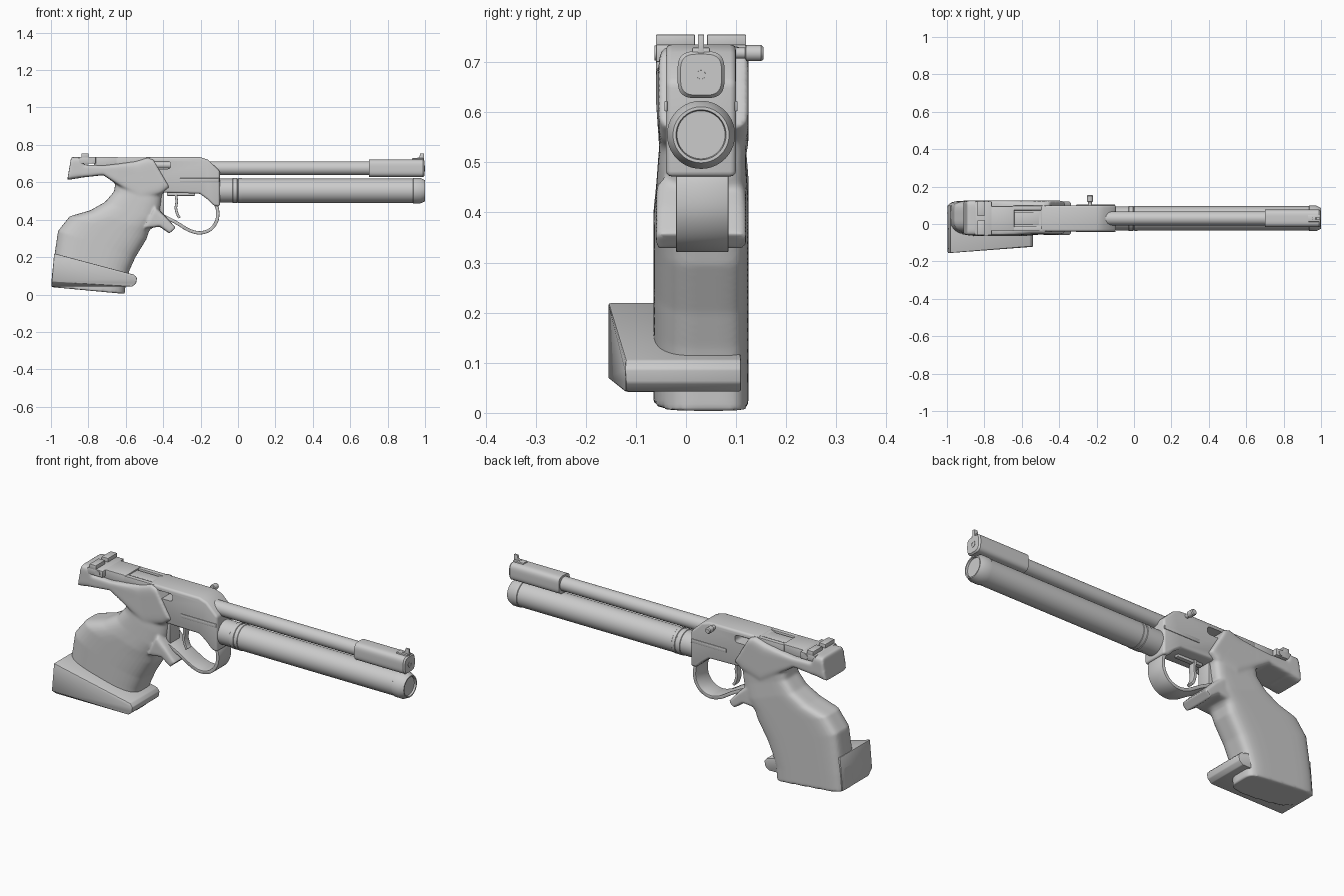
import bpy, bmesh, math
from mathutils import Vector

if "Cube" in bpy.data.objects:
    bpy.data.objects.remove(bpy.data.objects["Cube"])

CY = 0.03  # bore axis in y


def finish(name, bm, bevel=0.0, seg=2, angle=35, mods=()):
    bmesh.ops.recalc_face_normals(bm, faces=bm.faces[:])
    me = bpy.data.meshes.new(name)
    bm.to_mesh(me)
    bm.free()
    ob = bpy.data.objects.new(name, me)
    bpy.context.collection.objects.link(ob)
    bpy.ops.object.select_all(action='DESELECT')
    bpy.context.view_layer.objects.active = ob
    ob.select_set(True)
    if bevel:
        m = ob.modifiers.new("bevel", 'BEVEL')
        m.width, m.segments, m.limit_method = bevel, seg, 'ANGLE'
        m.angle_limit = math.radians(35)
    for kind, props in mods:
        m = ob.modifiers.new(kind.lower(), kind)
        for k, v in props.items():
            setattr(m, k, v)
    for m in list(ob.modifiers):
        bpy.ops.object.modifier_apply(modifier=m.name)
    bpy.ops.object.shade_smooth_by_angle(angle=math.radians(angle))
    return ob


def prism(name, pts, y0, y1, bevel=0.004, seg=2, mods=()):
    """x/z outline extruded along y"""
    bm = bmesh.new()
    f = bm.faces.new([bm.verts.new((x, y0, z)) for x, z in pts])
    r = bmesh.ops.extrude_face_region(bm, geom=[f])
    bmesh.ops.translate(bm, vec=(0, y1 - y0, 0),
                        verts=[v for v in r['geom'] if isinstance(v, bmesh.types.BMVert)])
    return finish(name, bm, bevel, seg, mods=mods)


def box(name, x0, x1, y0, y1, z0, z1, bevel=0.003):
    return prism(name, [(x0, z0), (x1, z0), (x1, z1), (x0, z1)], y0, y1, bevel)


def loft_into(bm, rings):
    for a, b in zip(rings, rings[1:]):
        n = len(a)
        for i in range(n):
            bm.faces.new((a[i], a[(i + 1) % n], b[(i + 1) % n], b[i]))
    bm.faces.new(rings[0])
    bm.faces.new(rings[-1])


def lathe(name, prof, z, axis='X', at=0.0, n=40):
    """(position, radius) profile turned about an axis"""
    bm = bmesh.new()
    rings = []
    for p, r in prof:
        ring = []
        for i in range(n):
            a = 2 * math.pi * i / n
            c, s = r * math.cos(a), r * math.sin(a)
            ring.append(bm.verts.new((p, CY + c, z + s) if axis == 'X' else (at + c, p, z + s)))
        rings.append(ring)
    loft_into(bm, rings)
    return finish(name, bm)


def sections(bm, secs, e_front, e_back, n=40):
    """superellipse rings: (x0, z0, x1, z1, y0, y1)"""
    rings = []
    for x0, z0, x1, z1, y0, y1 in secs:
        p, q = Vector((x0, 0, z0)), Vector((x1, 0, z1))
        ring = []
        for i in range(n):
            a = 2 * math.pi * (i + .5) / n
            c, s = math.cos(a), math.sin(a)
            e = 2 / (e_back if s > 0 else e_front)
            u = math.copysign(abs(c) ** e, c)
            w = math.copysign(abs(s) ** e, s)
            co = (p + q) / 2 + (q - p) / 2 * u
            co.y = (y0 + y1) / 2 + (y1 - y0) / 2 * w
            ring.append(bm.verts.new(co))
        rings.append(ring)
    loft_into(bm, rings)


def strip(name, pts, t, y0, y1):
    """smooth path in x/z thickened to t"""
    P = [Vector(p) for p in pts]
    P = [2 * P[0] - P[1]] + P + [2 * P[-1] - P[-2]]
    path = []
    for i in range(1, len(P) - 2):
        a, b, c, d = P[i - 1:i + 3]
        for k in range(6):
            s = k / 6
            path.append(.5 * (2 * b + (c - a) * s + (2 * a - 5 * b + 4 * c - d) * s * s
                              + (3 * b - a - 3 * c + d) * s ** 3))
    path.append(P[-2])
    left, right = [], []
    for i, p in enumerate(path):
        d = (path[min(i + 1, len(path) - 1)] - path[max(i - 1, 0)]).normalized()
        nrm = Vector((-d.y, d.x)) * t / 2
        left.append(p + nrm)
        right.append(p - nrm)
    return prism(name, left + right[::-1], y0, y1, 0.003)


# air cylinder with end rings and recessed cap
lathe("air_cylinder", [(-0.12, .064), (-0.03, .064), (-0.028, .067), (-0.005, .067), (-0.003, .064),
                       (0, .064), (.002, .067), (.018, .067), (.02, .065), (.935, .065), (.937, .068),
                       (.975, .068), (1.0, .056), (1.0, .05), (.99, .048)], 0.555)
# barrel
lathe("barrel", [(-0.16, .037), (.98, .037)], 0.675)

# muzzle sleeve, rounded section along x
bm = bmesh.new()
secs = [(.70, .633, .70, .715, -.01, .07), (.70, .628, .70, .722, -.017, .077),
        (.99, .628, .99, .722, -.017, .077), (.998, .634, .998, .716, -.011, .071)]
sections(bm, secs, 3.5, 3.5)
finish("muzzle_sleeve", bm)
lathe("muzzle_crown", [(.99, .016), (1.0, .016), (1.0, .009), (.985, .008)], 0.675, n=24)
prism("front_sight", [(.955, .71), (.995, .71), (.995, .755), (.975, .755), (.97, .735), (.955, .73)],
      .024, .036, .001)
box("front_sight_base", .93, .992, .012, .048, .71, .729)

# receiver with a loading port through it
bm = bmesh.new()
bmesh.ops.create_cube(bm, size=1)
for v in bm.verts:
    v.co = (-0.41 + v.co.x * .10, CY + v.co.y * .4, .692 + v.co.z * .04)
cutter = finish("port_cutter", bm, .015, 4)
cutter.hide_render = True
cutter.hide_set(True)
prism("receiver", [(-.50, .735), (-.205, .735), (-.16, .72), (-.097, .66), (-.097, .47), (-.13, .475),
                   (-.165, .51), (-.205, .54), (-.42, .545), (-.50, .60)], -.04, .10, .012, 3,
      mods=[('BOOLEAN', dict(object=cutter, operation='DIFFERENCE', solver='EXACT'))])
for i, y in enumerate((-.043, .097)):
    box(f"receiver_side_rib_{i}", -.31, -.10, y, y + .006, .602, .622, .002)

# bolt knob
lathe("bolt_knob", [(.08, .011), (.118, .011), (.12, .016), (.15, .016), (.155, .012)], .718, 'Y', -.235, 24)

# trigger guard and trigger
strip("trigger_guard", [(-.14, .505), (-.112, .465), (-.112, .40), (-.145, .35), (-.2, .33),
                        (-.26, .343), (-.34, .39), (-.44, .44)], .018, -.02, .085)
strip("trigger", [(-.335, .55), (-.328, .50), (-.332, .46), (-.322, .425), (-.312, .41)], .014, .012, .048)
box("trigger_shoe_bar", -.38, -.23, .018, .042, .528, .55)
box("trigger_housing", -.44, -.395, -.01, .07, .42, .56)

# moulded grip: shaft, top shell with tail, and finger spur fused together
bm = bmesh.new()
L, R = -.065, .125
sections(bm, [(-1.0, .04, -.605, .003, L, R), (-.992, .13, -.60, .07, L, R), (-.98, .22, -.58, .13, L, R),
              (-.962, .34, -.548, .20, L, R), (-.90, .418, -.49, .295, L, R),
              (-.79, .45, -.475, .34, L, R), (-.71, .495, -.43, .39, -.06, R),
              (-.663, .55, -.41, .47, -.055, .12), (-.655, .60, -.40, .54, -.05, .12),
              (-.66, .66, -.44, .62, -.05, .12)], 3, 6)
sections(bm, [(-.913, .612, -.892, .735, -.06, R), (-.845, .623, -.84, .735, -.06, R),
              (-.83, .626, -.825, .695, -.06, R), (-.72, .638, -.72, .69, -.06, R),
              (-.65, .59, -.64, .70, -.06, R), (-.52, .50, -.55, .715, -.055, R),
              (-.41, .535, -.485, .735, -.055, R), (-.365, .57, -.455, .725, -.055, R)], 7, 7)
sections(bm, [(-.50, .35, -.44, .47, -.06, .12), (-.42, .363, -.385, .415, -.06, .12),
              (-.367, .326, -.333, .358, -.06, .12)], 7, 7)
finish("grip", bm, angle=50, mods=[('REMESH', dict(mode='VOXEL', voxel_size=.007)),
                                   ('SMOOTH', dict(factor=.5, iterations=4))])

# adjustable palm shelf
bm = bmesh.new()
for co in [(-.996, -.155, .07), (-.983, -.155, .22), (-.983, .10, .22), (-.998, -.12, .042), (-.998, .10, .042),
           (-.565, -.12, .043), (-.545, -.12, .06), (-.54, -.122, .088), (-.555, -.12, .106),
           (-.565, .11, .043), (-.545, .11, .06), (-.54, .11, .088), (-.555, .11, .106)]:
    bm.verts.new(co)
bmesh.ops.convex_hull(bm, input=bm.verts[:])
bmesh.ops.dissolve_limit(bm, angle_limit=.03, verts=bm.verts[:], edges=bm.edges[:])
finish("palm_shelf", bm, .004)

# rear sight: base, split blade, and side screw
box("rear_sight_base", -.85, -.76, -.06, .12, .70, .735)
for i, (a, b) in enumerate(((-.06, .018), (.042, .12))):
    box(f"rear_sight_blade_{i}", -.838, -.80, a, b, .73, .755, .002)
lathe("rear_sight_screw", [(-.063, .015), (.123, .015)], .718, 'Y', -.79, 20)

# top rail and bolt mechanism
box("sight_rail", -.77, -.64, -.035, .095, .68, .735)
for i, y in enumerate((-.038, .073)):
    box(f"rail_side_{i}", -.65, -.47, y, y + .025, .68, .733)
box("bolt_block", -.65, -.50, -.005, .065, .68, .728)
lathe("bolt_pin", [(-.52, .018), (-.33, .018)], .692, n=24)
